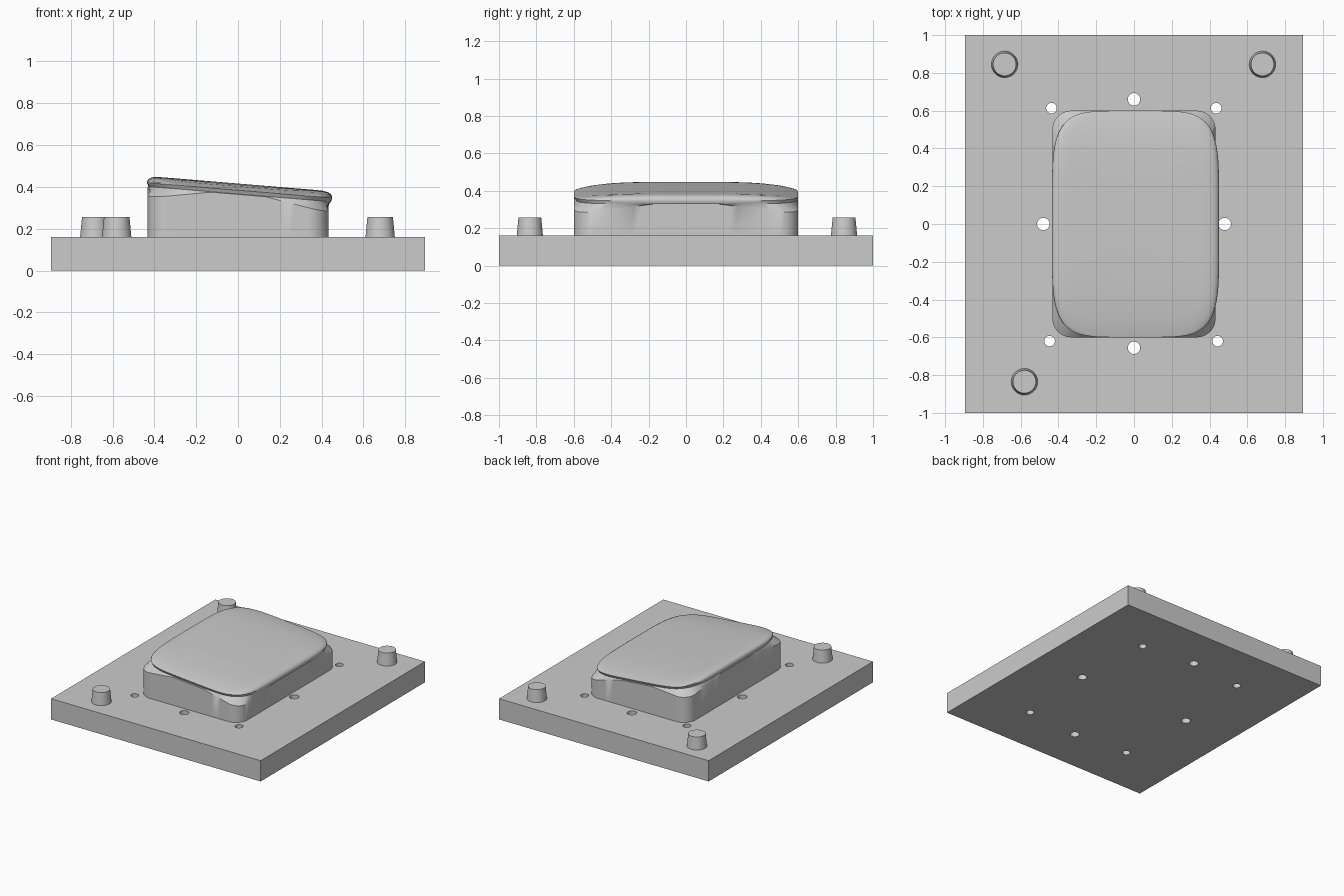
import bpy, bmesh, math
from math import cos, sin, pi

default = bpy.data.objects.get("Cube")
if default:
    bpy.data.objects.remove(default, do_unlink=True)

grey = bpy.data.materials.new("plain grey")
grey.use_nodes = True
colour = (0.6, 0.6, 0.6, 1)
grey.diffuse_color = colour
grey.node_tree.nodes["Principled BSDF"].inputs["Base Color"].default_value = colour


def finish(bm, name):
    bmesh.ops.recalc_face_normals(bm, faces=bm.faces)
    mesh = bpy.data.meshes.new(name)
    bm.to_mesh(mesh)
    bm.free()
    mesh.materials.append(grey)
    ob = bpy.data.objects.new(name, mesh)
    bpy.context.collection.objects.link(ob)
    return ob


def smooth(ob, degrees):
    bpy.ops.object.select_all(action='DESELECT')
    ob.select_set(True)
    bpy.context.view_layer.objects.active = ob
    bpy.ops.object.shade_smooth_by_angle(angle=math.radians(degrees))


def cone(name, x, y, z0, z1, r0, r1):
    bm = bmesh.new()
    geo = bmesh.ops.create_cone(bm, cap_ends=True, segments=40, radius1=r0, radius2=r1, depth=z1 - z0)
    bmesh.ops.translate(bm, verts=geo["verts"], vec=(x, y, (z0 + z1) / 2))
    return finish(bm, name)


# Base plate
PLATE = 0.16
bm = bmesh.new()
bmesh.ops.create_cube(bm, size=1)
bmesh.ops.scale(bm, verts=bm.verts, vec=(1.787, 2, PLATE))
bmesh.ops.translate(bm, verts=bm.verts, vec=(0, 0, PLATE / 2))
plate = finish(bm, "base_plate")

# Vent holes through the plate, around the mould block
holes = [(0, 0.66, 0.033), (0, -0.655, 0.033), (-0.48, 0, 0.033), (0.48, 0, 0.033),
         (-0.437, 0.613, 0.028), (0.435, 0.613, 0.028), (-0.447, -0.62, 0.028), (0.443, -0.62, 0.028)]
for i, (x, y, r) in enumerate(holes):
    cutter = cone("hole_cutter_%d" % i, x, y, -0.1, 0.3, r, r)
    cutter.hide_render = True
    mod = plate.modifiers.new("hole", 'BOOLEAN')
    mod.operation = 'DIFFERENCE'
    mod.solver = 'EXACT'
    mod.object = cutter
bpy.context.view_layer.update()
cut_mesh = bpy.data.meshes.new_from_object(plate.evaluated_get(bpy.context.evaluated_depsgraph_get()))
plate.modifiers.clear()
plate.data = cut_mesh
for ob in [o for o in bpy.data.objects if o.name.startswith("hole_cutter")]:
    bpy.data.objects.remove(ob, do_unlink=True)
smooth(plate, 30)

# Locating pegs
for name, x, y in [("back_right_peg", -0.685, 0.845), ("back_left_peg", 0.68, 0.845),
                   ("front_right_peg", -0.58, -0.835)]:
    smooth(cone(name, x, y, PLATE - 0.01, 0.256, 0.071, 0.061), 30)

# Mould block: rounded rectangle walls lofted into a tilted cushion top
N = 128


def outline(t, a, b, n):
    c, s = cos(t), sin(t)
    return (a * math.copysign(abs(c) ** (2 / n), c), b * math.copysign(abs(s) ** (2 / n), s))


def block_point(t):
    # Rounded rectangle hit by the ray through the matching cushion point
    px, py = outline(t, 0.432, 0.6, 5)
    lo, hi = 0.8, 1.5
    for _ in range(30):
        k = (lo + hi) / 2
        dx = max(abs(px * k) - 0.332, 0)
        dy = max(abs(py * k) - 0.5, 0)
        if math.hypot(dx, dy) < 0.1:
            lo = k
        else:
            hi = k
    return px * lo, py * lo


def cushion_point(t, scale):
    x, y = outline(t, 0.443, 0.6, 5)
    return 0.008 + x * scale, y * scale


def top_z(x, y):
    return 0.416 - 0.083 * x - 0.03 * abs(y / 0.6) ** 4


angles = [2 * pi * i / N for i in range(N)]
rings = [[(*block_point(t), PLATE - 0.01) for t in angles]]
rim = []
for t in angles:
    x, y = block_point(t)
    corner = max(0, abs(x / 0.432) + abs(y / 0.6) - 1.3) / 0.6
    rim.append((x, y, 0.416 - 0.083 * x - 0.052 - 0.045 * min(corner, 1)))
rings.append(rim)
# Cushion rings: outline scale and depth below the tilted top surface
for scale, drop in [(0.985, 0.05), (0.992, 0.042), (1.0, 0.032), (0.996, 0.022), (0.98, 0.012),
                    (0.95, 0.005), (0.9, 0.001), (0.82, 0), (0.65, 0), (0.4, 0), (0.15, 0)]:
    ring = []
    for t in angles:
        x, y = cushion_point(t, scale)
        edge = min(1, drop / 0.032)
        z = top_z(x, y) * (1 - edge) + (0.416 - 0.083 * x) * edge - drop
        ring.append((x, y, z))
    rings.append(ring)

bm = bmesh.new()
loops = [[bm.verts.new(p) for p in ring] for ring in rings]
for low, high in zip(loops, loops[1:]):
    for i in range(N):
        j = (i + 1) % N
        bm.faces.new((low[i], low[j], high[j], high[i]))
bm.faces.new(loops[-1])
bm.faces.new(loops[0][::-1])
smooth(finish(bm, "mould_block"), 35)
